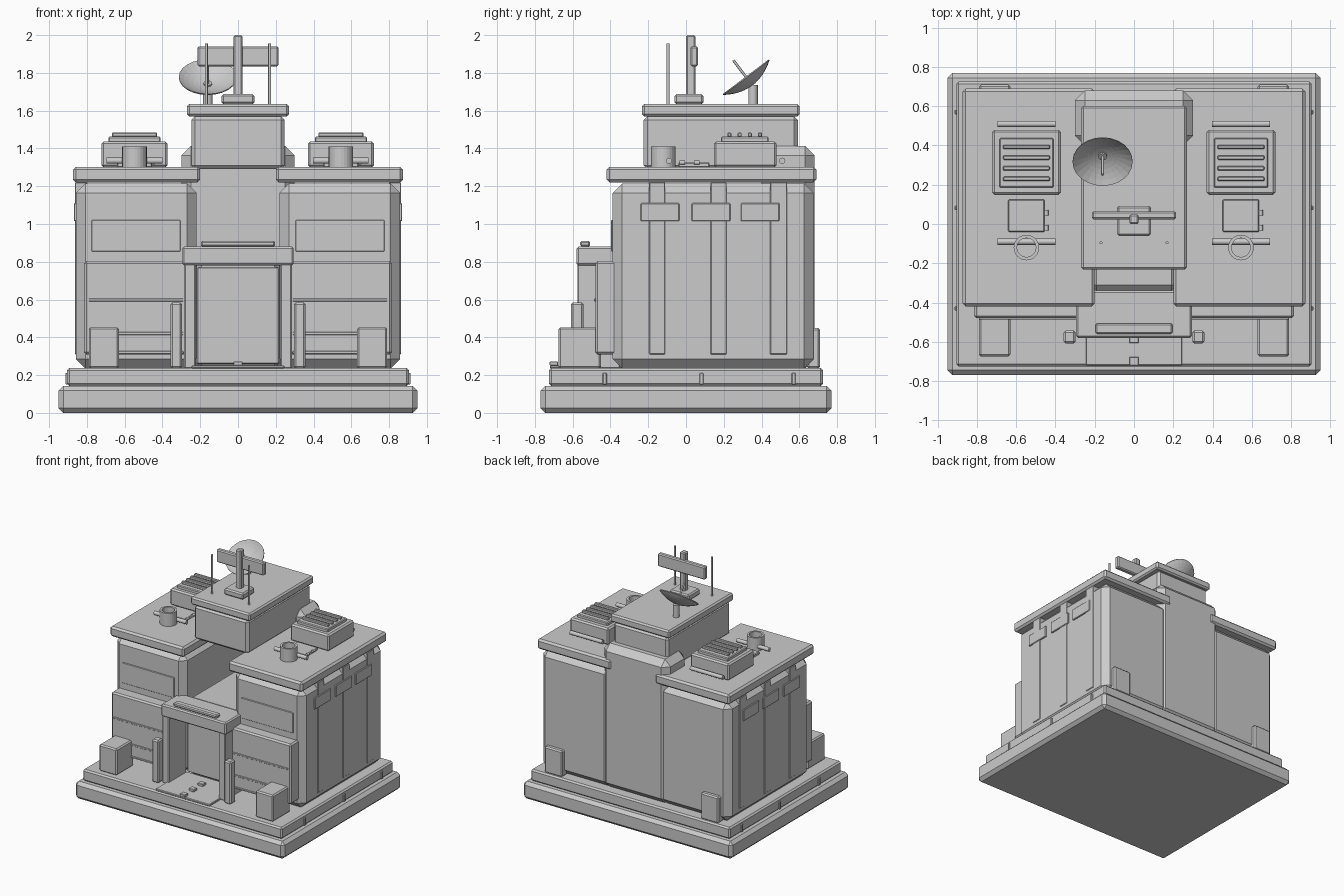
import bpy, bmesh, math
from mathutils import Matrix, Vector

if "Cube" in bpy.data.objects:
    bpy.data.objects.remove(bpy.data.objects["Cube"])


def finish(name, bm):
    bmesh.ops.recalc_face_normals(bm, faces=bm.faces)
    me = bpy.data.meshes.new(name)
    bm.to_mesh(me)
    bm.free()
    ob = bpy.data.objects.new(name, me)
    bpy.context.collection.objects.link(ob)
    return ob


def box(name, x, y, z, bevel=0.006):
    """Chamfered box from (min, max) ranges."""
    bm = bmesh.new()
    bmesh.ops.create_cube(bm, size=1)
    for v in bm.verts:
        v.co = Vector(((r[0] + r[1]) / 2 + c * (r[1] - r[0])) for r, c in zip((x, y, z), v.co))
    if bevel:
        bmesh.ops.bevel(bm, geom=bm.edges[:], offset=bevel, segments=1, affect='EDGES')
    return finish(name, bm)


def pair(name, x, y, z, bevel=0.006):
    """Box on the right plus its mirror on the left."""
    box(name + "_right", x, y, z, bevel)
    box(name + "_left", (-x[1], -x[0]), y, z, bevel)


def rod(name, a, b, r, sides=12):
    a, b = Vector(a), Vector(b)
    bm = bmesh.new()
    rot = (b - a).to_track_quat('Z', 'Y').to_matrix().to_4x4()
    bmesh.ops.create_cone(bm, cap_ends=True, segments=sides, radius1=r, radius2=r,
                          depth=(b - a).length, matrix=Matrix.Translation((a + b) / 2) @ rot)
    ob = finish(name, bm)
    for p in ob.data.polygons:
        p.use_smooth = len(p.vertices) == 4
    for e in ob.data.edges:
        d = ob.data.vertices[e.vertices[0]].co - ob.data.vertices[e.vertices[1]].co
        e.use_edge_sharp = abs(d.dot(b - a)) < 1e-5
    return ob


def lathe(name, profile, sides, matrix):
    """Closed (r, z) profile revolved about z; points at r = 0 merge."""
    bm = bmesh.new()
    vs = [bm.verts.new((r, 0, z)) for r, z in profile]
    es = [bm.edges.new((vs[i], vs[(i + 1) % len(vs)])) for i in range(len(vs))]
    bmesh.ops.spin(bm, geom=vs + es, cent=(0, 0, 0), axis=(0, 0, 1),
                   angle=2 * math.pi, steps=sides, use_duplicate=False)
    bmesh.ops.remove_doubles(bm, verts=bm.verts, dist=1e-4)
    bmesh.ops.transform(bm, matrix=matrix, verts=bm.verts)
    return finish(name, bm)


# stepped foundation with side clips
box("foundation", (-.95, .95), (-.77, .77), (0, .143), .025)
box("foundation_step", (-.905, .905), (-.725, .725), (.143, .237), .012)
for i, y in enumerate((-.43, .082, .57)):
    pair(f"foundation_clip_{i}", (.89, .914), (y - .011, y + .011), (.15, .212), .004)

# side wings with roof slabs
pair("wing", (.22, .858), (-.388, .675), (.235, 1.215), .05)
pair("wing_roof", (.20, .873), (-.42, .69), (1.22, 1.303), .015)

# front facade of each wing
pair("wing_front_block", (.25, .815), (-.48, -.36), (.31, .803), .012)
pair("wing_front_panel", (.305, .775), (-.396, -.37), (.855, 1.022), .003)
for i, z in enumerate((.598, .42, .32)):
    pair(f"facade_trim_{i}", (.29, .79), (-.486, -.47), (z - .007, z + .007), .002)
pair("front_planter", (.63, .79), (-.675, -.45), (.235, .453), .01)
pair("rear_cabinet", (.63, .79), (.64, .71), (.235, .45), .01)

# pilasters and brackets on the outer walls
for i, (a, b, c, d) in enumerate(((-.195, -.11, -.24, -.035), (.13, .215, .03, .235),
                                  (.445, .535, .29, .495))):
    pair(f"pilaster_{i}", (.80, .863), (a, b), (.31, 1.22), .004)
    pair(f"pilaster_bracket_{i}", (.82, .869), (c, d), (1.015, 1.11), .004)

# central rear core, entrance hall and upper storey
box("rear_core", (-.30, .30), (.40, .68), (.235, 1.413), .05)
box("entrance_hall", (-.222, .222), (-.34, .45), (.235, .86), .03)
box("upper_storey", (-.247, .247), (-.225, .593), (1.29, 1.57), .02)
box("upper_roof", (-.27, .27), (-.233, .602), (1.57, 1.635), .012)

# entrance portal
box("portal_lintel", (-.295, .295), (-.58, -.34), (.78, .88), .01)
pair("portal_jamb", (.225, .285), (-.575, -.35), (.235, .79), .006)
box("door_panel", (-.215, .215), (-.35, -.33), (.26, .77), .004)
box("portal_top_strip", (-.197, .197), (-.56, -.507), (.88, .91), .008)
pair("entrance_post", (.297, .358), (-.608, -.543), (.235, .585), .01)
box("entrance_mat", (-.245, .245), (-.72, -.34), (.235, .252), .004)
for i, y in enumerate((-.70, -.585, -.47)):
    box(f"mat_pad_{i}", (-.024, .024), (y - .022, y + .022), (.25, .272), .003)

# roof equipment, same arrangement on each wing
for side, cx in (("left", -.548), ("right", .545)):
    box(f"cooling_unit_{side}", (cx - .175, cx + .175), (.148, .48), (1.30, 1.437), .012)
    box(f"cooling_tray_{side}", (cx - .138, cx + .138), (.185, .438), (1.43, 1.462), .006)
    for i in range(4):
        y = .23 + i * .054
        box(f"cooling_slat_{side}_{i}", (cx - .12, cx + .12), (y - .011, y + .011),
            (1.46, 1.484), .005)
    for i, y in enumerate((.51, -.09)):
        rod(f"roof_pipe_{side}_{i}", (cx - .147, y, 1.335), (cx + .147, y, 1.335), .016)
    lathe(f"vent_stack_{side}", [(.065, 1.30), (.065, 1.41), (.048, 1.41), (.048, 1.30)], 24,
          Matrix.Translation((cx, -.12, 0)))
    box(f"roof_hatch_{side}", (cx - .093, cx + .093), (-.04, .125), (1.30, 1.325), .005)
    for i, y in enumerate((-.02, .057)):
        rod(f"hatch_hinge_{side}_{i}", (cx + .101, y - .014, 1.325),
            (cx + .101, y + .014, 1.325), .011, 8)

# mast with crossbar and whip antennas
box("mast_base", (-.087, .087), (-.06, .092), (1.635, 1.687), .01)
box("mast_pole", (-.024, .024), (0, .05), (1.68, 2.0), .008)
box("mast_crossbar", (-.215, .215), (.024, .064), (1.835, 1.94), .008)
for side, x in (("left", -.168), ("right", .168)):
    rod(f"whip_antenna_{side}", (x, -.095, 1.63), (x, -.095, 1.955), .008, 8)

# satellite dish facing front and up
rod("dish_post", (-.16, .355, 1.63), (-.16, .355, 1.735), .025, 16)
R, D, T = .153, .052, .006
outer = [(R * i / 6, D * (i / 6) ** 2 - D) for i in range(7)]
inner = [(r, z + T) for r, z in reversed(outer)]
tilt = Matrix.Translation((-.16, .32, 1.775)) @ Matrix.Rotation(math.radians(37), 4, 'X')
lathe("dish", outer + inner, 24, tilt)
rod("dish_feed", tilt @ Vector((0, 0, -D)), tilt @ Vector((0, 0, .115)), .007, 8)
rod("dish_hub", tilt @ Vector((0, 0, -D)), tilt @ Vector((0, 0, -.035)), .022, 12)
